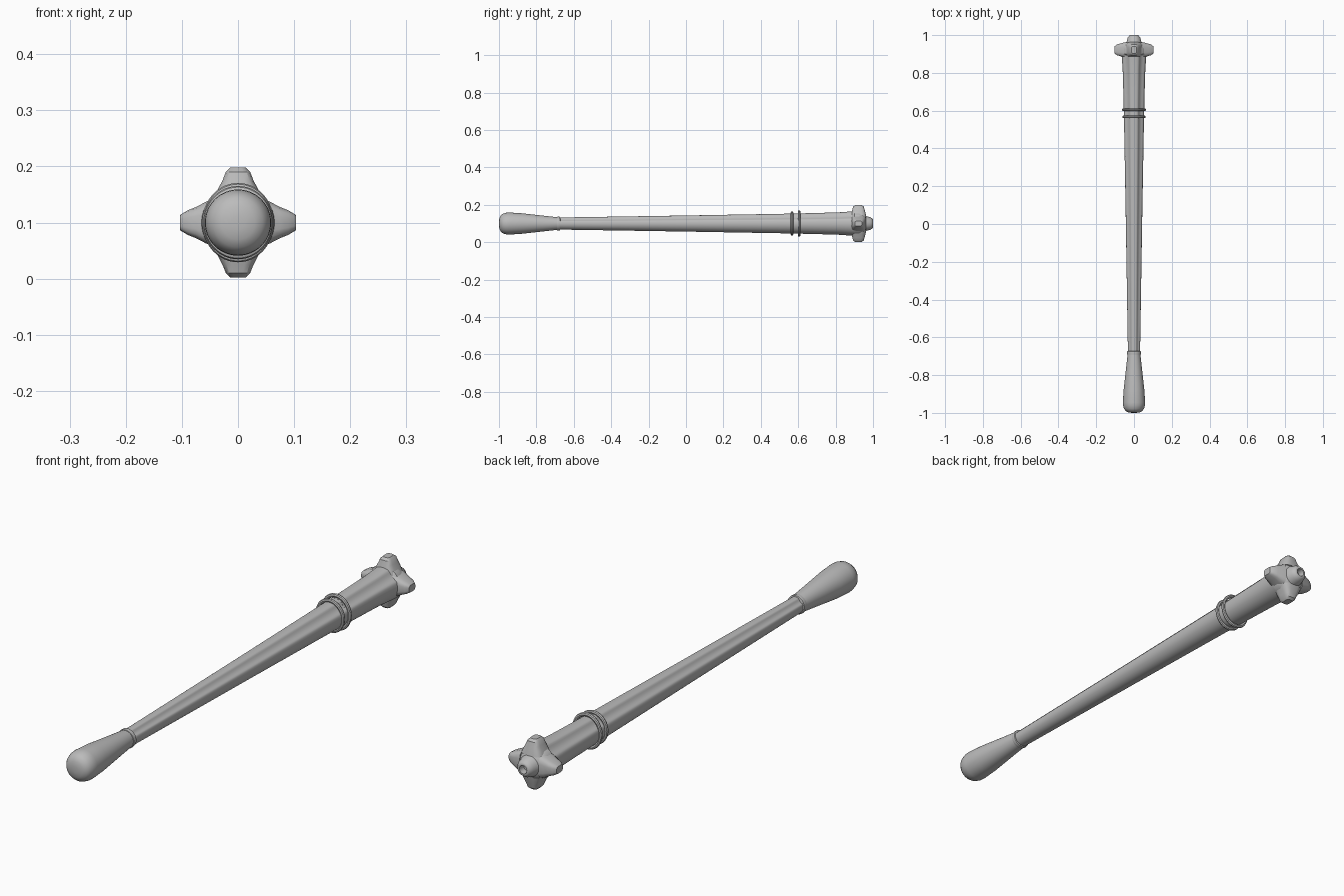
import bpy, bmesh, math
from mathutils import Matrix, Vector

if "Cube" in bpy.data.objects:
    bpy.data.objects.remove(bpy.data.objects["Cube"])

ZC = 0.1  # height of the long axis
grey = bpy.data.materials.new("plain grey")
grey.diffuse_color = (0.5, 0.5, 0.5, 1)
grey.use_nodes = True
grey.node_tree.nodes["Principled BSDF"].inputs["Base Color"].default_value = grey.diffuse_color


def finish(name, bm, angle=35):
    bmesh.ops.remove_doubles(bm, verts=bm.verts, dist=1e-6)
    bmesh.ops.recalc_face_normals(bm, faces=bm.faces)
    me = bpy.data.meshes.new(name)
    bm.to_mesh(me)
    bm.free()
    me.materials.append(grey)
    ob = bpy.data.objects.new(name, me)
    bpy.context.collection.objects.link(ob)
    bpy.ops.object.select_all(action='DESELECT')
    ob.select_set(True)
    bpy.context.view_layer.objects.active = ob
    bpy.ops.object.shade_smooth_by_angle(angle=math.radians(angle))
    return ob


def skin(bm, rings, closed=False):
    """Bridge a list of point rings with quads."""
    vs = [[bm.verts.new(p) for p in r] for r in rings]
    n = len(vs[0])
    pairs = list(zip(vs, vs[1:])) + ([(vs[-1], vs[0])] if closed else [])
    for a, b in pairs:
        for i in range(n):
            j = (i + 1) % n
            bm.faces.new((a[i], a[j], b[j], b[i]))
    return vs


def lathe(name, profile, n=48, shape=None, sx=1, sz=1, closed=False):
    """Turn (radius, y) pairs around the long axis."""
    bm = bmesh.new()
    rings = []
    for r, y in profile:
        ring = []
        for i in range(n):
            a = 2 * math.pi * i / n
            k = r * (shape(a) if shape else 1)
            ring.append((sx * k * math.cos(a), y, ZC + sz * k * math.sin(a)))
        rings.append(ring)
    vs = skin(bm, rings, closed)
    if not closed:
        bm.faces.new(vs[0])
        bm.faces.new(vs[-1])
    return finish(name, bm)


def fluted(a):
    """Two shallow lengthwise grooves on the upper left and upper right."""
    d = min(abs(math.degrees(a) - 45), abs(math.degrees(a) - 135))
    if d >= 22:
        return 1
    return 1 - 0.14 * (1 - (d / 22) ** 2)


# Bulb grip with its collar
lathe("bulb_grip", [(0.012, -1), (0.03, -0.997), (0.044, -0.99), (0.053, -0.978),
                    (0.058, -0.96), (0.059, -0.945), (0.055, -0.88), (0.045, -0.79),
                    (0.034, -0.69)])
lathe("grip_collar", [(0.03, -0.692), (0.036, -0.69), (0.037, -0.683),
                      (0.036, -0.675), (0.03, -0.672)])

# Tapered shaft and flared head tube, both grooved on the upper side
lathe("shaft", [(0.032, -0.69), (0.043, 0), (0.054, 0.62)], 72, fluted)
lathe("head_tube", [(0.054, 0.6), (0.057, 0.72), (0.06, 0.82), (0.066, 0.9)], 72, fluted)

# Two bands around the shaft
for name, y, rx, rz in (("lower_band", 0.567, 0.055, 0.058),
                        ("upper_band", 0.605, 0.057, 0.063)):
    w = 0.007
    prof = [(rx + w * math.cos(t * math.pi / 4), y + w * math.sin(t * math.pi / 4))
            for t in range(8)]
    lathe(name, prof, 48, None, 1, rz / rx, True)

# Head hub, closing the tube
lathe("head_hub", [(0.05, 0.885), (0.066, 0.9), (0.066, 0.925), (0.06, 0.945),
                   (0.045, 0.96), (0.03, 0.965)])

# End nozzle with a hole
lathe("end_nozzle", [(0.046, 0.95), (0.038, 0.967), (0.034, 0.985), (0.025, 0.998),
                     (0.021, 1.0), (0.016, 1.0), (0.014, 0.975)])


# Four blunt studs around the head: (distance out, half width, half length)
def stud(name, angle, reach):
    bm = bmesh.new()
    rot = Matrix.Rotation(angle, 3, 'Y')
    n = 16
    rings = []
    for d, hw, hl in ((0.04, 0.045, 0.042), (0.058, 0.037, 0.038), (0.075, 0.028, 0.033),
                      (0.09, 0.022, 0.029), (reach, 0.014, 0.019)):
        ring = []
        for i in range(n):
            a = 2 * math.pi * (i + 0.5) / n
            c, s = math.cos(a), math.sin(a)
            u = math.copysign(abs(c) ** 0.55, c) * hw
            v = math.copysign(abs(s) ** 0.55, s) * hl
            p = rot @ Vector((u, 0, d))
            ring.append((p.x, 0.922 + v, ZC + p.z))
        rings.append(ring)
    vs = skin(bm, rings)
    bm.faces.new(vs[0])
    bm.faces.new(vs[-1])
    finish(name, bm, 30)


for i, label in enumerate(("top", "right", "bottom", "left")):
    stud(label + "_stud", i * math.pi / 2, 0.103 if i % 2 else 0.098)
